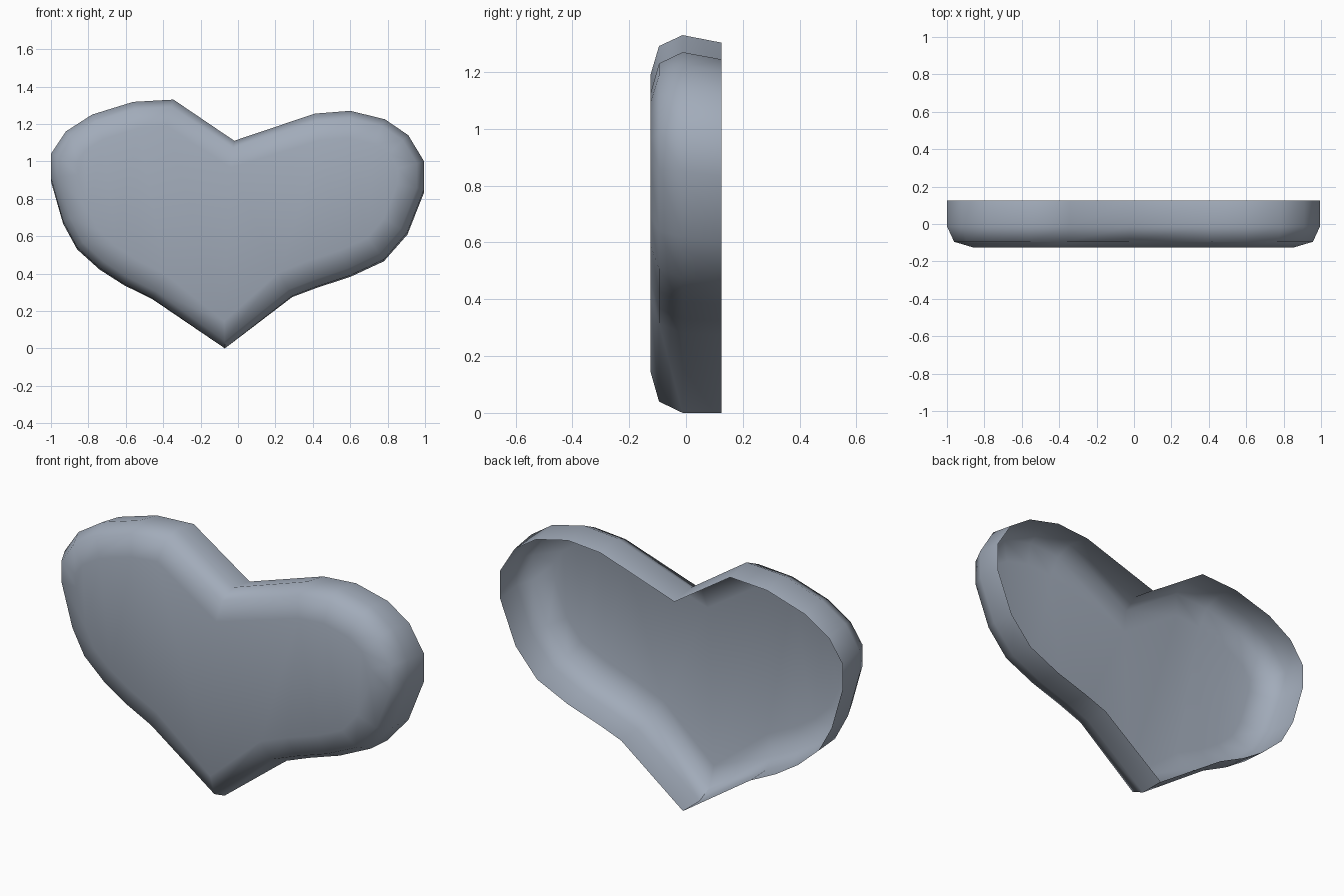
import bpy, bmesh, math
from mathutils import Vector

if "Cube" in bpy.data.objects:
    bpy.data.objects.remove(bpy.data.objects["Cube"])

# Heart outline in x, z, counter-clockwise seen from the front
OUTLINE = [(-0.07, 0.0), (0.29, 0.28), (0.42, 0.33), (0.60, 0.39), (0.78, 0.475),
           (0.905, 0.62), (0.995, 0.85), (0.995, 1.0), (0.91, 1.14), (0.785, 1.225),
           (0.60, 1.27), (0.41, 1.255), (-0.02, 1.11), (-0.345, 1.33), (-0.56, 1.318),
           (-0.78, 1.25), (-0.92, 1.16), (-1.0, 1.04), (-1.0, 0.91), (-0.935, 0.68),
           (-0.86, 0.54), (-0.74, 0.43), (-0.61, 0.345), (-0.46, 0.27)]
# Shell section: depth y, inset, height scale
RINGS = [(0.125, 0.0, 0.98), (-0.012, 0.0, 1.0), (-0.095, 0.04, 1.0), (-0.125, 0.145, 1.0)]


def inset(points, d):
    """Move each outline point inward along its averaged normal."""
    pts = [Vector(p) for p in points]
    result = []
    for i, p in enumerate(pts):
        a = (p - pts[i - 1]).normalized()
        b = (pts[(i + 1) % len(pts)] - p).normalized()
        t = (a + b).normalized()
        result.append(p + d * Vector((-t.y, t.x)))
    return result


# Open-backed heart shell
bm = bmesh.new()
rings = [[bm.verts.new((p.x, y, p.y * s)) for p in inset(OUTLINE, d)] for y, d, s in RINGS]
n = len(OUTLINE)
for back, front in zip(rings, rings[1:]):
    for i in range(n):
        j = (i + 1) % n
        bm.faces.new((back[i], back[j], front[j], front[i]))
cap = bm.faces.new(rings[-1])
bmesh.ops.triangulate(bm, faces=[cap])

mesh = bpy.data.meshes.new("heart_shell")
bm.to_mesh(mesh)
bm.free()
heart = bpy.data.objects.new("heart_shell", mesh)
bpy.context.collection.objects.link(heart)

# Blue-grey colour
mat = bpy.data.materials.new("blue_grey")
mat.diffuse_color = (0.36, 0.41, 0.49, 1)
mat.use_nodes = True
mat.node_tree.nodes["Principled BSDF"].inputs["Base Color"].default_value = mat.diffuse_color
mesh.materials.append(mat)

# Smooth rim, sharp tip and cleft
bpy.context.view_layer.objects.active = heart
heart.select_set(True)
bpy.ops.object.shade_smooth_by_angle(angle=math.radians(60))
